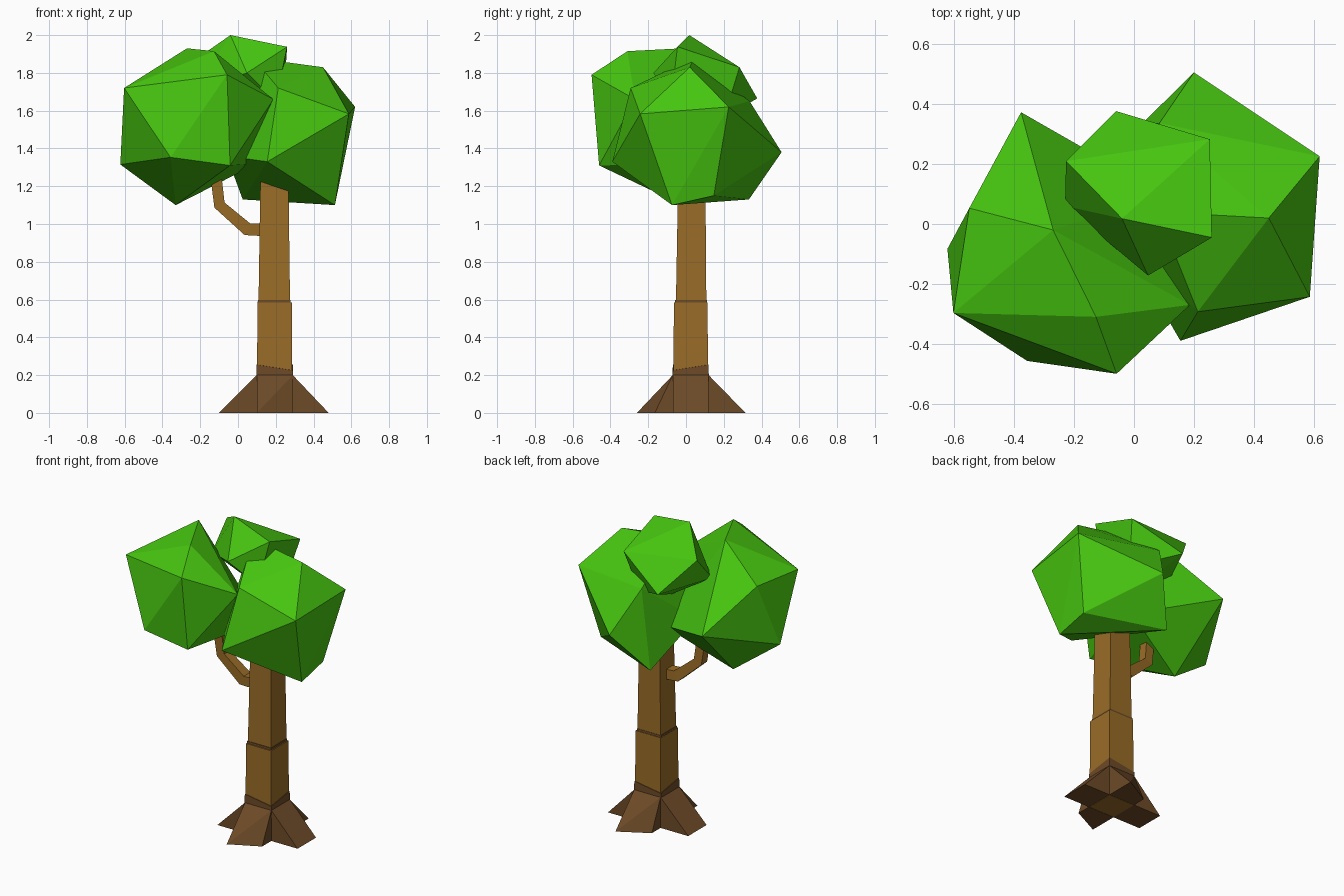
import bpy, bmesh
from mathutils import Vector

if "Cube" in bpy.data.objects:
    bpy.data.objects.remove(bpy.data.objects["Cube"])


def material(name, rgb):
    m = bpy.data.materials.new(name)
    m.diffuse_color = (*rgb, 1)
    m.use_nodes = True
    m.node_tree.nodes["Principled BSDF"].inputs["Base Color"].default_value = m.diffuse_color
    return m


LEAF = material("leaf green", (0.062, 0.56, 0.005))
WOOD = material("trunk brown", (0.32, 0.15, 0.02))
BARK = material("dark bark", (0.155, 0.07, 0.021))


def finish(name, bm, mat):
    bmesh.ops.recalc_face_normals(bm, faces=bm.faces)
    me = bpy.data.meshes.new(name)
    bm.to_mesh(me)
    bm.free()
    me.materials.append(mat)
    ob = bpy.data.objects.new(name, me)
    bpy.context.collection.objects.link(ob)
    return ob


def hull(name, points, mat):
    """Faceted solid wrapped around a few corner points."""
    bm = bmesh.new()
    for p in points:
        bm.verts.new(p)
    res = bmesh.ops.convex_hull(bm, input=bm.verts)
    bmesh.ops.delete(bm, geom=list({g for g in res["geom_interior"] + res["geom_unused"]
                                    if isinstance(g, bmesh.types.BMVert)}), context="VERTS")
    return finish(name, bm, mat)


def rect(x0, x1, y0, y1, z):
    return [(x0, y0, z), (x1, y0, z), (x1, y1, z), (x0, y1, z)]


# Leaf clumps: irregular twelve-cornered balls
hull("left_leaves", [
    (-.27, -.02, 1.93), (-.603, -.297, 1.72), (-.623, -.083, 1.315), (-.357, -.457, 1.353),
    (-.058, -.50, 1.79), (-.127, -.31, 1.915), (.187, -.27, 1.66), (-.042, -.46, 1.31),
    (-.33, -.018, 1.10), (-.55, .053, 1.727), (-.377, .373, 1.475), (.10, .10, 1.32)], LEAF)
hull("right_leaves", [
    (.45, .02, 1.83), (.62, .226, 1.62), (.587, -.243, 1.583), (.513, -.074, 1.10),
    (.155, -.39, 1.33), (.213, -.293, 1.72), (.08, .04, 1.88), (.20, .506, 1.38),
    (.025, .333, 1.13), (.513, .147, 1.15), (.085, .337, 1.65), (-.06, -.02, 1.36)], LEAF)
hull("top_leaves", [
    (-.04, .018, 2.0), (.26, -.045, 1.938), (.253, .283, 1.83), (-.06, .377, 1.665),
    (-.227, .21, 1.87), (.047, -.172, 1.80), (-.23, .06, 1.70), (.2, .2, 1.56),
    (.2, -.08, 1.65), (.02, .12, 1.55)], LEAF)

# Square trunk in two stacked sections
hull("lower_trunk", rect(.10, .288, -.068, .118, 0) + rect(.103, .285, -.064, .114, .585), WOOD)
hull("upper_trunk", rect(.108, .276, -.054, .108, .55) + rect(.12, .266, -.04, .102, 1.32), WOOD)
hull("trunk_collar", rect(.104, .279, -.058, .111, .58) + rect(.105, .278, -.057, .11, .598), BARK)

# Bark cuff with an uneven top
hull("bark_cuff", rect(.097, .291, -.071, .121, .15) +
     [(.098, -.07, .255), (.29, -.07, .225), (.29, .12, .255), (.098, .12, .225)], BARK)

# Four wedge roots; front and back ones have slanted ends
ROOTS = {
    "front_root": [(.10, -.07), (.29, -.07), (.10, -.26), (.29, -.165)],
    "back_root": [(.29, .12), (.10, .12), (.29, .315), (.10, .21)],
    "left_root": [(.10, -.07), (.10, .12), (-.10, -.07), (-.10, .12)],
    "right_root": [(.29, -.07), (.29, .12), (.48, -.07), (.48, .12)],
}
for name, pts in ROOTS.items():
    inner, outer = pts[:2], pts[2:]
    hull(name, [(*p, 0) for p in pts] + [(*p, .2) for p in inner], BARK)

# Bent square branch on the left of the trunk
path = [Vector(p) for p in ((.17, .01, .968), (.05, 0, .972), (-.098, -.01, 1.10), (-.125, -.02, 1.32))]
bm = bmesh.new()
rings = []
for i, p in enumerate(path):
    a, b = path[max(i - 1, 0)], path[min(i + 1, len(path) - 1)]
    side = Vector((0, 1, 0))
    up = (b - a).normalized().cross(side).normalized()
    r = .034 if i < 2 else .03
    rings.append([bm.verts.new(p + side * (s * r) + up * (t * r))
                  for s, t in ((-1, -1), (1, -1), (1, 1), (-1, 1))])
for r0, r1 in zip(rings, rings[1:]):
    for k in range(4):
        bm.faces.new((r0[k], r0[(k + 1) % 4], r1[(k + 1) % 4], r1[k]))
bm.faces.new(rings[0])
bm.faces.new(rings[-1])
finish("branch", bm, WOOD)
